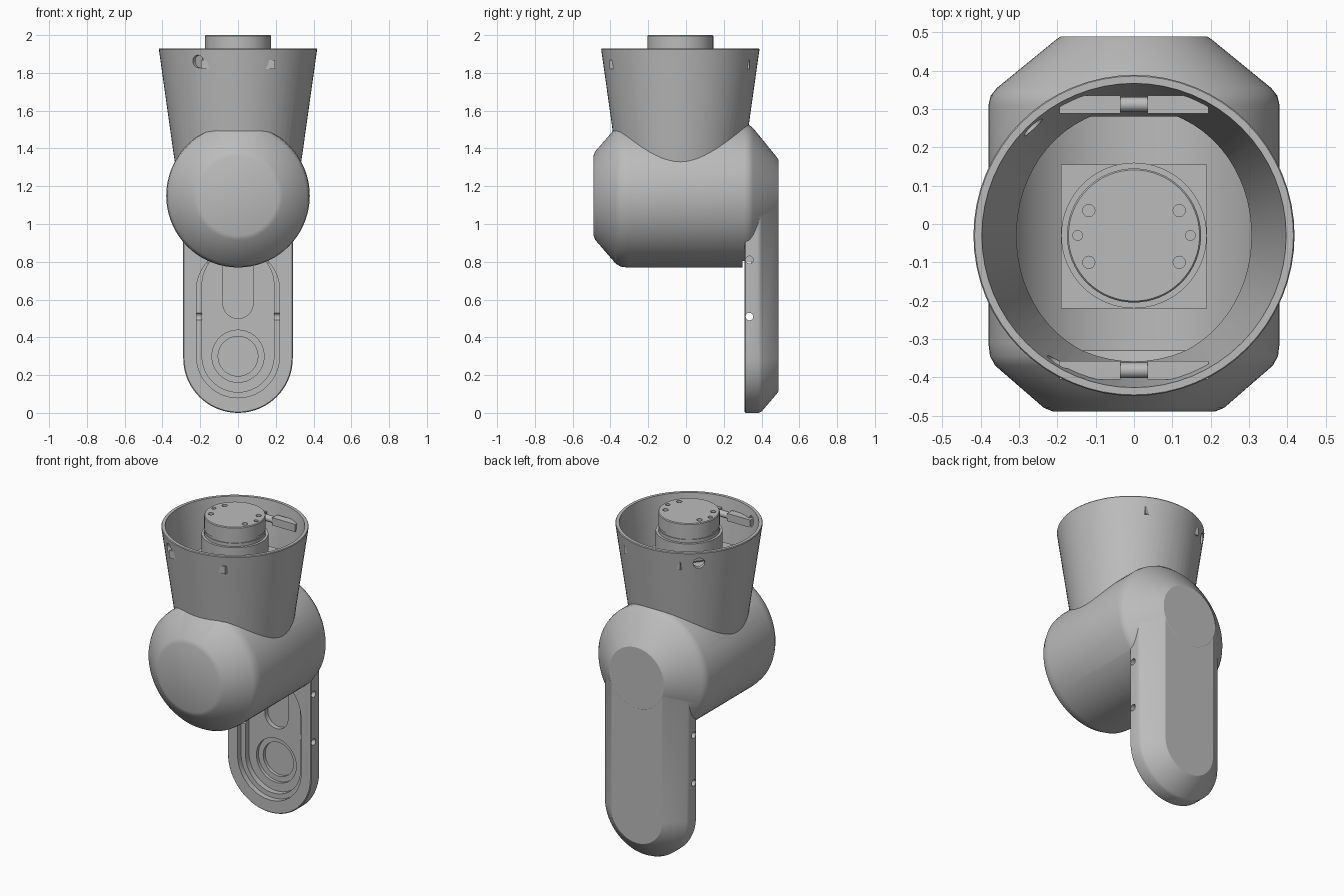
import bpy
import bmesh
from math import cos, sin, pi, radians
from mathutils import Vector

if "Cube" in bpy.data.objects:
    bpy.data.objects.remove(bpy.data.objects["Cube"], do_unlink=True)

grey = bpy.data.materials.new("matte grey")
grey.use_nodes = True
GREY = (0.5, 0.5, 0.5, 1)
grey.diffuse_color = GREY
grey.node_tree.nodes["Principled BSDF"].inputs["Base Color"].default_value = GREY


def loft(name, rings):
    """Closed solid through a series of matching outlines."""
    bm = bmesh.new()
    loops = [[bm.verts.new(p) for p in ring] for ring in rings]
    n = len(loops[0])
    for a, b in zip(loops, loops[1:]):
        for i in range(n):
            j = (i + 1) % n
            bm.faces.new((a[i], a[j], b[j], b[i]))
    bm.faces.new(loops[0][::-1])
    bm.faces.new(loops[-1])
    bmesh.ops.remove_doubles(bm, verts=bm.verts, dist=1e-5)
    bmesh.ops.recalc_face_normals(bm, faces=bm.faces)
    mesh = bpy.data.meshes.new(name)
    bm.to_mesh(mesh)
    bm.free()
    mesh.materials.append(grey)
    obj = bpy.data.objects.new(name, mesh)
    bpy.context.collection.objects.link(obj)
    return obj


def pill(name, layers, low, high, segs=36):
    """Pill outline in x and z, built along y from (y, radius) layers."""
    rings = []
    for y, r in layers:
        top = [(r * cos(pi * i / segs), y, high + r * sin(pi * i / segs)) for i in range(segs + 1)]
        bottom = [(-r * cos(pi * i / segs), y, low - r * sin(pi * i / segs)) for i in range(segs + 1)]
        rings.append(top + bottom)
    return loft(name, rings)


def turned(name, profile, axis="Z", centre=(0, 0, 0), segs=64):
    """Round part from a (height, radius) profile along an axis."""
    turn = Vector(axis).to_track_quat("Z", "Y") if not isinstance(axis, str) else None
    rings = []
    for h, r in profile:
        ring = [Vector((r * cos(2 * pi * i / segs), r * sin(2 * pi * i / segs), h)) for i in range(segs)]
        rings.append([(turn @ p if turn else p) + Vector(centre) for p in ring])
    return loft(name, rings)


def box(name, x, y0, y1, z0, z1):
    return loft(name, [[(-x, y0, z), (x, y0, z), (x, y1, z), (-x, y1, z)] for z in (z0, z1)])


def combine(target, tool, operation):
    mod = target.modifiers.new(operation, "BOOLEAN")
    mod.operation, mod.object, mod.solver = operation, tool, "EXACT"
    bpy.context.view_layer.objects.active = target
    bpy.ops.object.modifier_apply(modifier=mod.name)
    bpy.data.objects.remove(tool, do_unlink=True)


HUB = 1.15
CUP = (0, -0.03, 0)

# Drum, arm and cup joined into one housing
housing = pill("joint_housing", [(-.49, .21), (-.48, .235), (-.37, .362), (-.345, .376), (-.31, .38),
                                 (.31, .38), (.335, .374), (.355, .358), (.48, .205), (.49, .19)], HUB, HUB)
arm = pill("arm", [(.31, .285), (.315, .29), (.385, .29), (.4, .283), (.48, .19), (.489, .176)], .29, HUB)
cup = turned("cup", [(1.2, .316), (1.4, .345), (1.925, .419), (1.93, .416)], centre=CUP)
combine(housing, arm, "UNION")
combine(housing, cup, "UNION")

# Hollow drum and cup
combine(housing, pill("drum_hollow", [(-.44, .22), (-.33, .345), (.28, .345)], HUB, HUB), "DIFFERENCE")
combine(housing, turned("cup_hollow", [(1.2, .292), (1.37, .315), (1.95, .4)], centre=CUP), "DIFFERENCE")

# Stepped recess, bearing seat and slot in the arm
for radius, depth, low, high in ((.22, .345, .3, .65), (.19, .38, .3, .68), (.138, .4, .3, .3),
                                 (.105, .42, .3, .3), (.08, .41, .58, .78)):
    combine(housing, pill("recess", [(.3, radius), (depth, radius)], low, high), "DIFFERENCE")

# Screw holes through the arm rim
for side in (-1, 1):
    for z in (.51, .81):
        combine(housing, turned("hole", [(.16, .02), (.33, .02)], (side, 0, 0), (0, .336, z), 20), "DIFFERENCE")

# Screw holes through the cup wall
for angle in (239, 133):
    a = radians(angle)
    combine(housing, turned("hole", [(.33, .028), (.47, .038)], (cos(a), sin(a), 0), (0, -.03, 1.86), 24), "DIFFERENCE")

# Motor with bracket block, stepped body and output disc
block = box("motor_block", .19, -.22, .155, .84, 1.76)
body = turned("motor_body", [(1.75, .175), (1.77, .19), (1.88, .19), (1.88, .175), (1.9, .175), (1.9, .17),
                             (1.915, .17), (1.915, .175), (1.995, .175), (2, .171)], centre=CUP)
for x, y, r in ((.118, .035, .016), (.118, -.1, .016), (.147, -.03, .013)):
    for side in (-1, 1):
        combine(body, turned("hole", [(1.98, r), (2.02, r)], centre=(side * x, y, 0), segs=16), "DIFFERENCE")

# Cross bars with a thin round neck between the cup walls
parts = [housing, block, body]
for label, y in (("front", -.382), ("back", .312)):
    for side, word in ((-1, "right"), (1, "left")):
        bar = box(label + "_bar_" + word, .08, y - .024, y + .024, 1.82, 1.868)
        bar.location.x = side * .115
        parts.append(bar)
    parts.append(turned(label + "_bar_neck", [(-.04, .02), (.04, .02)], (1, 0, 0), (0, y, 1.844), 16))

for obj in bpy.context.selected_objects:
    obj.select_set(False)
for obj in parts:
    obj.select_set(True)
bpy.context.view_layer.objects.active = housing
bpy.ops.object.shade_smooth_by_angle(angle=radians(28))
